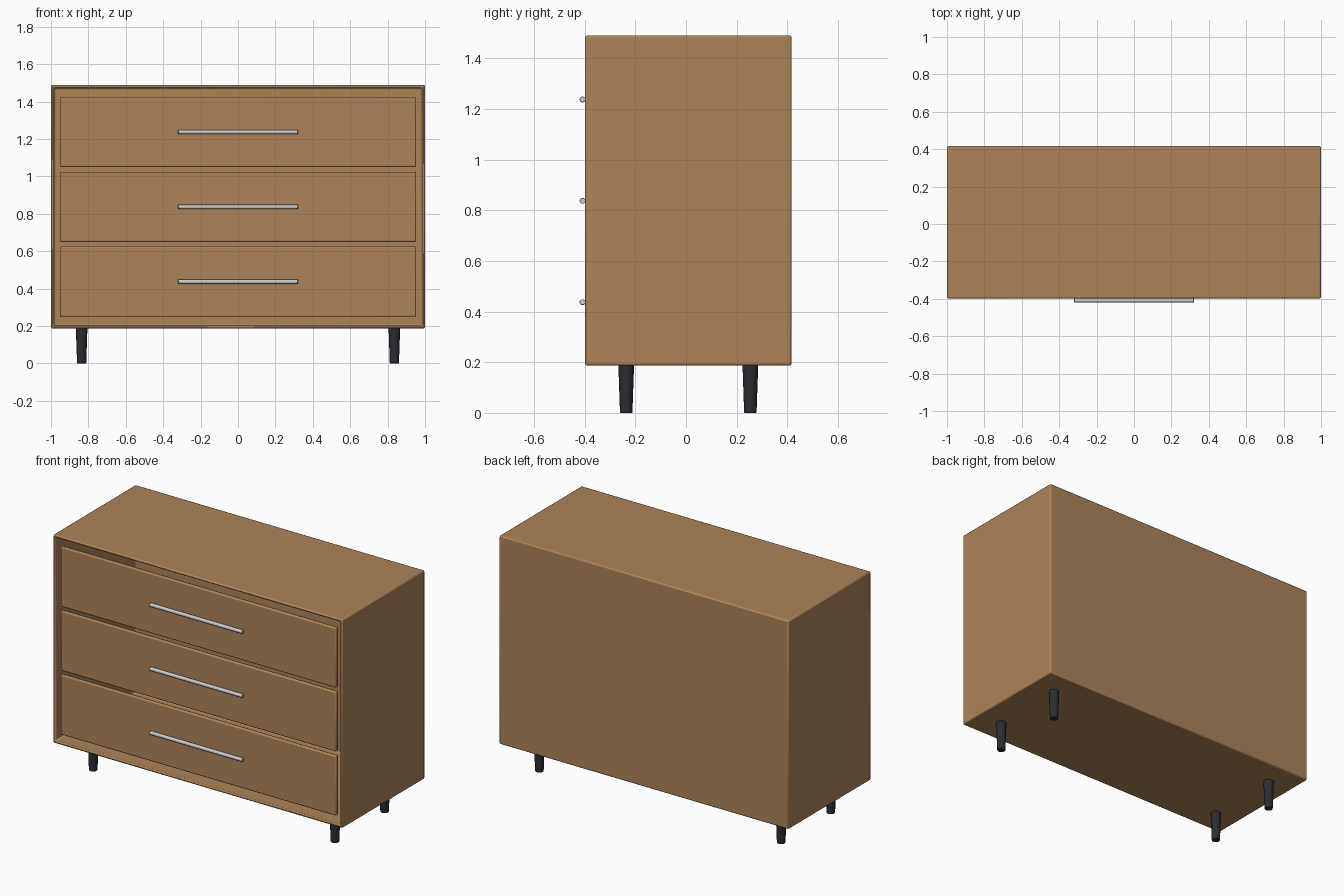
import bpy, bmesh, math

if "Cube" in bpy.data.objects:
    bpy.data.objects.remove(bpy.data.objects["Cube"])

def material(name, rgb):
    m = bpy.data.materials.new(name)
    m.diffuse_color = (*rgb, 1)
    m.use_nodes = True
    m.node_tree.nodes["Principled BSDF"].inputs["Base Color"].default_value = m.diffuse_color
    return m

WOOD = material("wood", (0.42, 0.23, 0.10))
DARK = material("dark_leg", (0.025, 0.026, 0.032))

def finish(bm, name, mat=None, bevel=0.0, segments=2):
    bmesh.ops.recalc_face_normals(bm, faces=bm.faces)
    me = bpy.data.meshes.new(name)
    bm.to_mesh(me)
    bm.free()
    ob = bpy.data.objects.new(name, me)
    bpy.context.collection.objects.link(ob)
    if mat:
        me.materials.append(mat)
    if bevel:
        b = ob.modifiers.new("bevel", 'BEVEL')
        b.width, b.segments = bevel, segments
        b.limit_method, b.angle_limit = 'ANGLE', math.radians(40)
    bpy.ops.object.select_all(action='DESELECT')
    ob.select_set(True)
    bpy.context.view_layer.objects.active = ob
    bpy.ops.object.shade_smooth_by_angle(angle=math.radians(35))
    return ob

def box(lo, hi):
    bm = bmesh.new()
    bmesh.ops.create_cube(bm, size=1)
    for v in bm.verts:
        v.co = [(a + b) / 2 + c * (b - a) for a, b, c in zip(lo, hi, v.co)]
    return bm

FRONT, BACK, BOTTOM, TOP, WALL = -0.398, 0.417, 0.187, 1.49, 0.024

# Hollow case, open at the front
bm = box((-1, FRONT, BOTTOM), (1, BACK, TOP))
front = min(bm.faces, key=lambda f: f.calc_center_median().y)
bmesh.ops.inset_region(bm, faces=[front], thickness=WALL)
ext = bmesh.ops.extrude_discrete_faces(bm, faces=[front])
for v in ext["faces"][0].verts:
    v.co.y = BACK - WALL
finish(bm, "case", WOOD, 0.008)

# Drawer fronts with bar handles
for i, z in enumerate((0.437, 0.837, 1.237), 1):
    finish(box((-0.953, -0.394, z - 0.187), (0.953, -0.37, z + 0.187)),
           f"drawer_front_{i}", WOOD, 0.007)
    bm = bmesh.new()
    bmesh.ops.create_cone(bm, cap_ends=True, segments=24,
                          radius1=0.0115, radius2=0.0115, depth=0.64)
    for v in bm.verts:
        v.co = (v.co.z, v.co.x - 0.4085, v.co.y + z)
    finish(bm, f"handle_{i}", None, 0.002)

# Tapered round legs
for side, x in (("left", -0.836), ("right", 0.836)):
    for end, y in (("front", -0.236), ("back", 0.254)):
        bm = bmesh.new()
        bmesh.ops.create_cone(bm, cap_ends=True, segments=24,
                              radius1=0.0245, radius2=0.031, depth=0.188)
        bmesh.ops.translate(bm, verts=bm.verts, vec=(x, y, 0.094))
        finish(bm, f"{end}_{side}_leg", DARK, 0.003)
